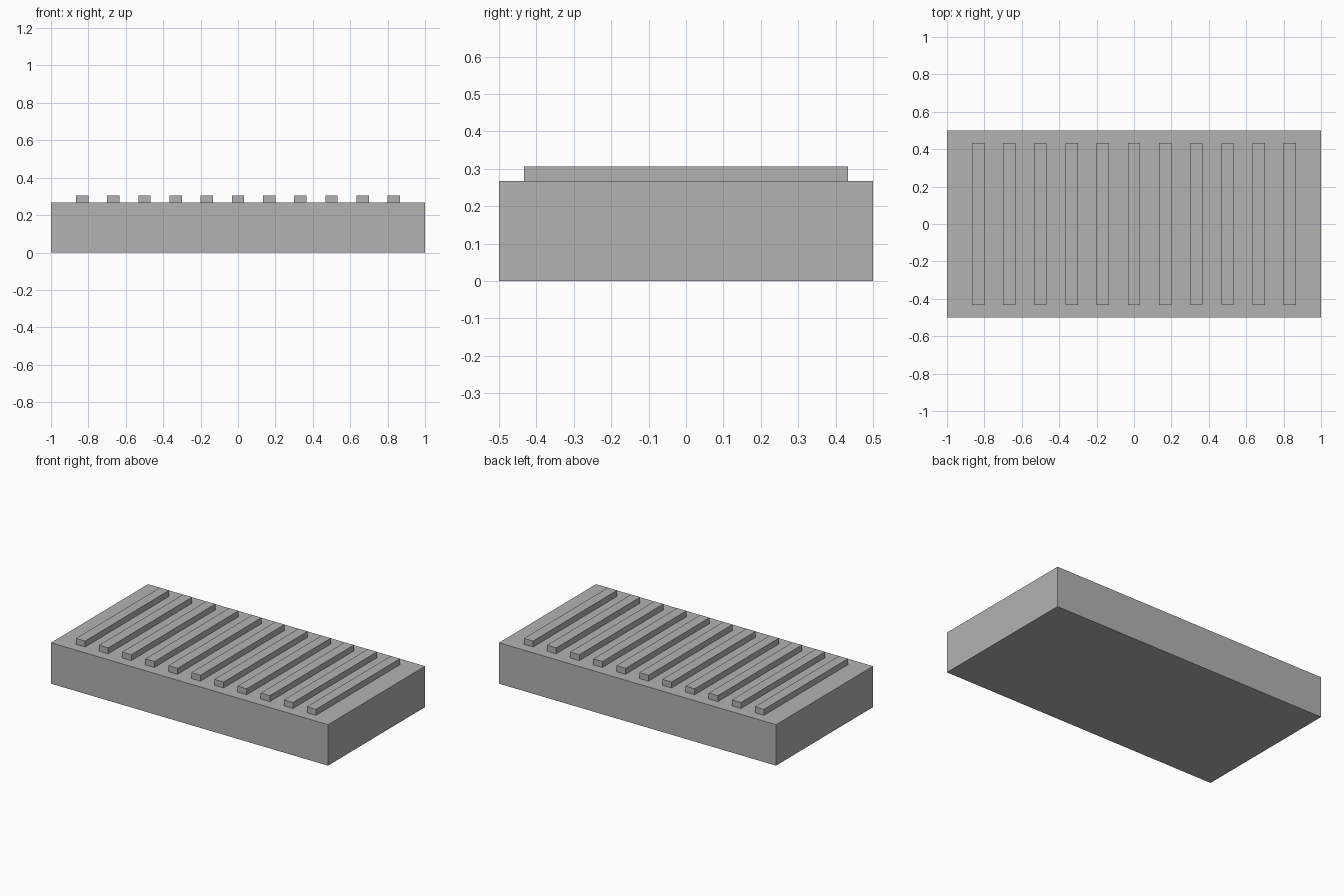
import bpy

cube = bpy.data.objects.get("Cube")
if cube:
    bpy.data.objects.remove(cube, do_unlink=True)

LENGTH, DEPTH, HEIGHT = 2.0, 1.0, 0.267
RIB_COUNT, RIB_PITCH = 11, 1 / 6
RIB_WIDTH, RIB_LENGTH, RIB_HEIGHT = 0.066, 0.866, 0.039

grey = bpy.data.materials.new("plain_grey")
grey.use_nodes = True
colour = (0.45, 0.45, 0.45, 1)
grey.diffuse_color = colour
grey.node_tree.nodes["Principled BSDF"].inputs["Base Color"].default_value = colour


def box(name, size, x, bottom):
    """Box resting at the given height, with its scale applied."""
    bpy.ops.mesh.primitive_cube_add(size=1, location=(x, 0, bottom + size[2] / 2))
    obj = bpy.context.object
    obj.name = name
    obj.scale = size
    bpy.ops.object.transform_apply(location=False, rotation=False, scale=True)
    obj.data.materials.append(grey)
    return obj


# Solid slab
box("base_slab", (LENGTH, DEPTH, HEIGHT), 0, 0)

# Row of raised ribs across the top
for i in range(RIB_COUNT):
    x = (i - (RIB_COUNT - 1) / 2) * RIB_PITCH
    box(f"top_rib_{i + 1}", (RIB_WIDTH, RIB_LENGTH, RIB_HEIGHT), x, HEIGHT)
